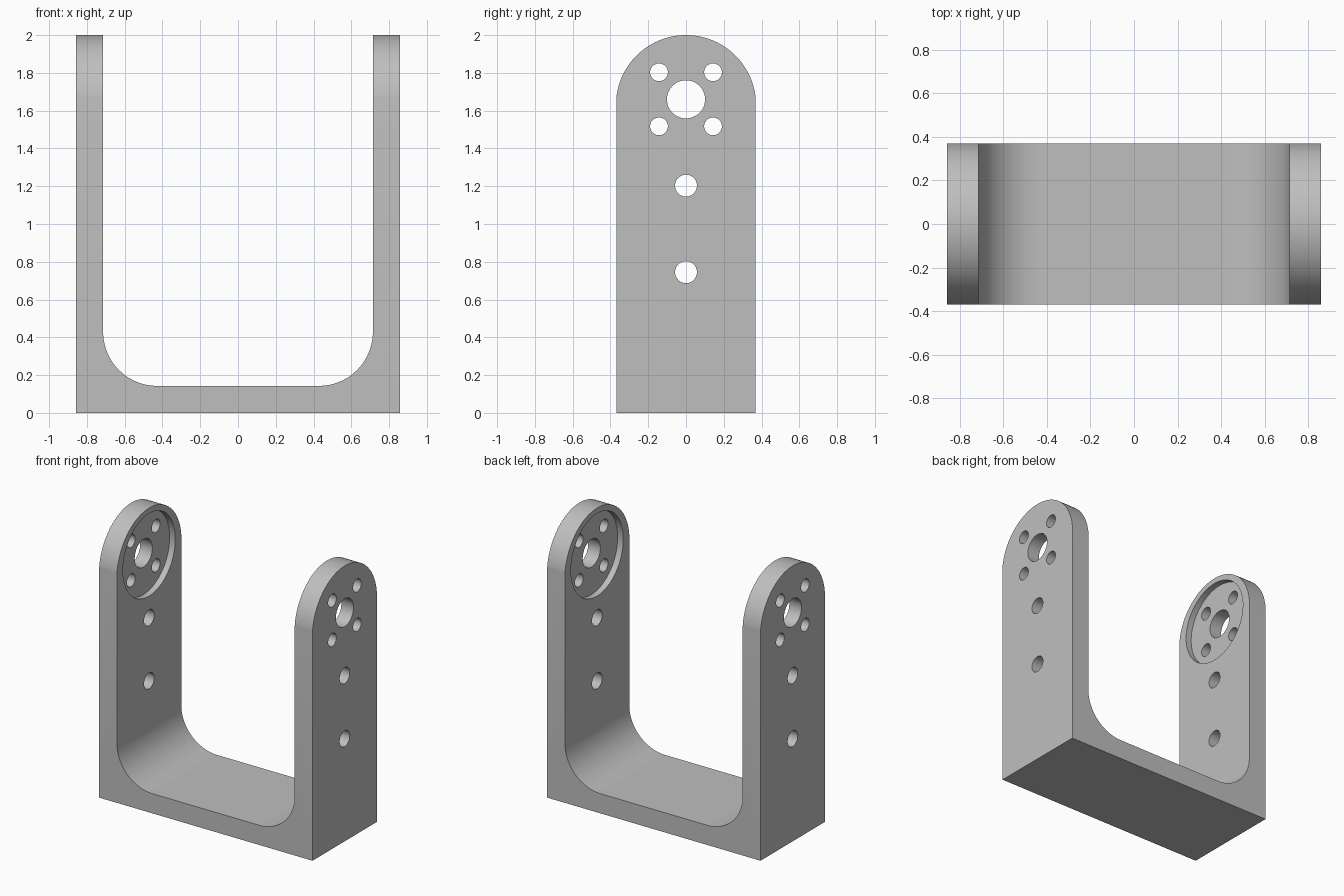
import bpy, bmesh, math
from mathutils import Matrix, Vector

if "Cube" in bpy.data.objects:
    bpy.data.objects.remove(bpy.data.objects["Cube"])

HALF_X, HALF_Y, WALL, HEIGHT = 0.857, 0.369, 0.143, 2.0
FILLET = 0.286
HUB_Z = 1.66

grey = bpy.data.materials.new("plain grey")
grey.use_nodes = True
grey.diffuse_color = (0.52, 0.52, 0.52, 1)
grey.node_tree.nodes["Principled BSDF"].inputs["Base Color"].default_value = grey.diffuse_color


def arc(cx, cz, r, start, end, steps):
    angles = [math.radians(start + (end - start) * i / steps) for i in range(steps + 1)]
    return [(cx + r * math.cos(a), cz + r * math.sin(a)) for a in angles]


def to_object(name, bm):
    bmesh.ops.recalc_face_normals(bm, faces=bm.faces)
    mesh = bpy.data.meshes.new(name)
    bm.to_mesh(mesh)
    bm.free()
    ob = bpy.data.objects.new(name, mesh)
    bpy.context.collection.objects.link(ob)
    mesh.materials.append(grey)
    return ob


def prism(name, points, half, axis):
    """Extrude a profile drawn against z along the x or y axis."""
    bm = bmesh.new()
    place = (lambda u, z: (-half, u, z)) if axis == "x" else (lambda u, z: (u, -half, z))
    face = bm.faces.new([bm.verts.new(place(u, z)) for u, z in points])
    new = bmesh.ops.extrude_face_region(bm, geom=[face])["geom"]
    shift = Vector((2 * half, 0, 0)) if axis == "x" else Vector((0, 2 * half, 0))
    bmesh.ops.translate(bm, vec=shift, verts=[g for g in new if isinstance(g, bmesh.types.BMVert)])
    return to_object(name, bm)


def rod(name, y, z, r, half, sides=48):
    bm = bmesh.new()
    bmesh.ops.create_cone(bm, cap_ends=True, segments=sides, radius1=r, radius2=r, depth=2 * half,
                          matrix=Matrix.Translation((0, y, z)) @ Matrix.Rotation(math.pi / 2, 4, "Y"))
    return to_object(name, bm)


def cut(target, tool, operation):
    mod = target.modifiers.new(tool.name, "BOOLEAN")
    mod.object, mod.operation, mod.solver = tool, operation, "EXACT"
    bpy.context.view_layer.objects.active = target
    bpy.ops.object.modifier_apply(modifier=mod.name)
    bpy.data.objects.remove(tool)


# U-shaped body with filleted inner corners
inner = HALF_X - WALL
cx, cz = inner - FILLET, WALL + FILLET
profile = [(-HALF_X, 0), (HALF_X, 0), (HALF_X, HEIGHT), (inner, HEIGHT)]
profile += arc(cx, cz, FILLET, 0, -90, 24) + arc(-cx, cz, FILLET, -90, -180, 24)
profile += [(-inner, HEIGHT), (-HALF_X, HEIGHT)]
bracket = prism("u_bracket", profile, HALF_Y, "y")

# Rounded arm tops
radius = HALF_Y + 0.002
tilt = math.degrees(math.acos(HALF_Y / radius))
arch = [(-HALF_Y - 0.1, -0.1), (HALF_Y + 0.1, -0.1)]
shoulder = HEIGHT - radius + radius * math.sin(math.radians(tilt))
arch += [(HALF_Y + 0.1, shoulder)] + arc(0, HEIGHT - radius, radius, tilt, 180 - tilt, 64)
arch += [(-HALF_Y - 0.1, shoulder)]
cut(bracket, prism("arch_cutter", arch, 1.2, "x"), "INTERSECT")

# Shallow round recesses on the inner faces of both arms
cut(bracket, rod("recess_cutter", 0, HUB_Z, 0.3, inner + 0.045, 96), "DIFFERENCE")

# Hub hole, four bolt holes around it, and two holes down each arm
holes = [(0, HUB_Z, 0.101), (0, 1.203, 0.058), (0, 0.745, 0.058)]
holes += [(sy * 0.143, HUB_Z + sz * 0.143, 0.047) for sy in (-1, 1) for sz in (-1, 1)]
for y, z, r in holes:
    cut(bracket, rod("hole_cutter", y, z, r, 1.2), "DIFFERENCE")

bpy.ops.object.select_all(action="DESELECT")
bracket.select_set(True)
bpy.context.view_layer.objects.active = bracket
bpy.ops.object.shade_smooth_by_angle(angle=math.radians(30))
